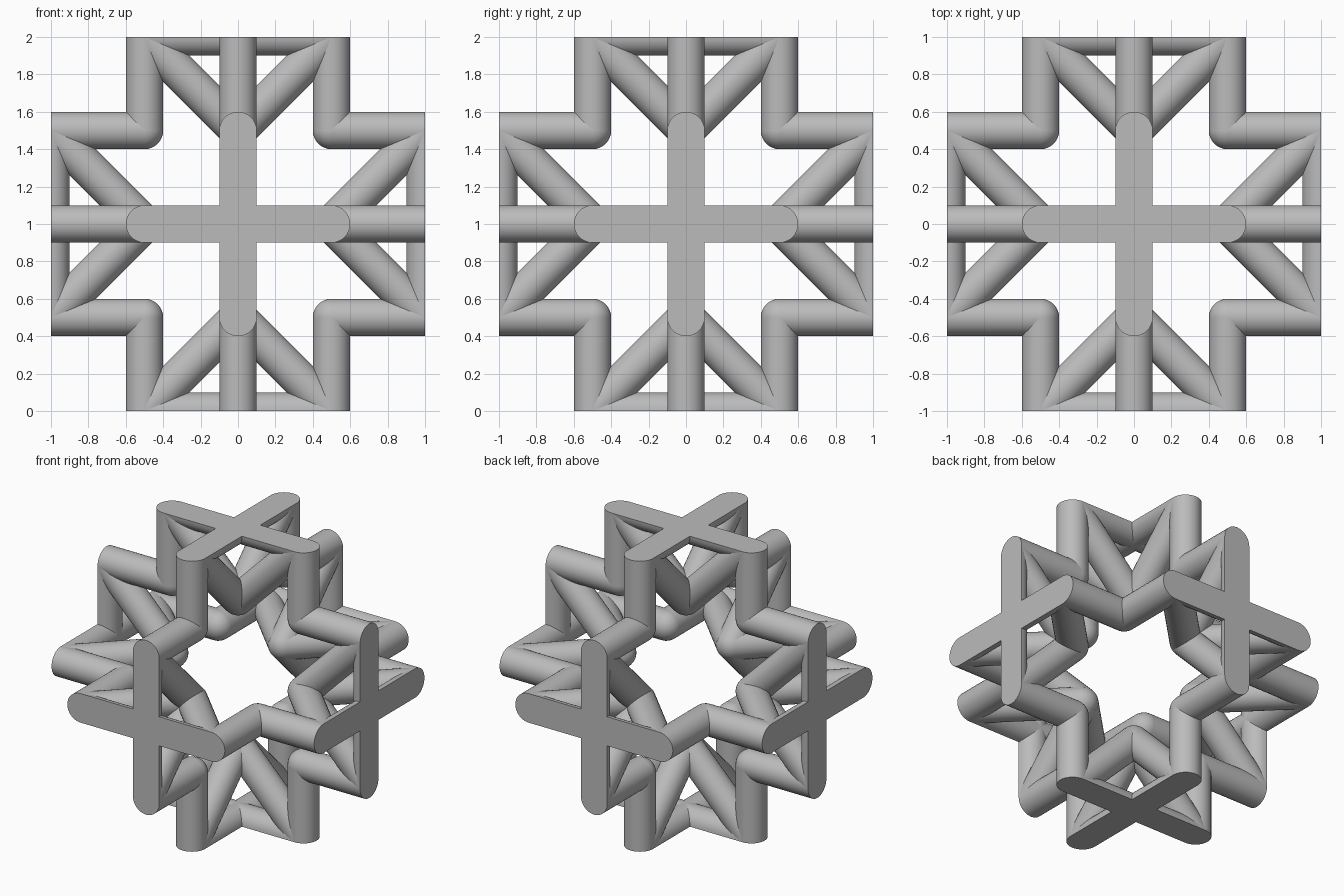
import bpy, bmesh, math
from mathutils import Vector, Matrix

RADIUS, SIDES, REACH, HALF = 0.1, 32, 0.5, 1.0

default = bpy.data.objects.get("Cube")
if default:
    bpy.data.objects.remove(default, do_unlink=True)

grey = bpy.data.materials.new("plain grey")
grey.use_nodes = True
colour = (0.5, 0.5, 0.5, 1)
grey.diffuse_color = colour
grey.node_tree.nodes["Principled BSDF"].inputs["Base Color"].default_value = colour


def trim(bm, verts):
    """Cut a new part flat at the outer plane and cap it."""
    geom = set(verts)
    for v in verts:
        geom.update(v.link_edges)
        geom.update(v.link_faces)
    bmesh.ops.bisect_plane(bm, geom=list(geom), dist=1e-5, plane_co=(0, 0, HALF),
                           plane_no=(0, 0, 1), clear_outer=True)
    rim = [e for e in bm.edges if e.is_boundary]
    if rim:
        bmesh.ops.edgeloop_fill(bm, edges=rim)


def strut(bm, a, b):
    a, b = Vector(a), Vector(b)
    turn = (b - a).to_track_quat('Z', 'Y').to_matrix().to_4x4()
    part = bmesh.ops.create_cone(bm, cap_ends=True, segments=SIDES, radius1=RADIUS,
                                 radius2=RADIUS, depth=(b - a).length,
                                 matrix=Matrix.Translation((a + b) / 2) @ turn)
    trim(bm, part["verts"])


def joint(bm, at):
    bmesh.ops.create_uvsphere(bm, u_segments=SIDES, v_segments=SIDES // 2,
                              radius=RADIUS, matrix=Matrix.Translation(at))


# One side of the lattice: a flat cross, four uprights and an inverted pyramid
bm = bmesh.new()
apex = (0, 0, REACH)
joint(bm, apex)
strut(bm, (-REACH, 0, HALF), (REACH, 0, HALF))
strut(bm, (0, -REACH, HALF), (0, REACH, HALF))
for x, y in ((REACH, 0), (-REACH, 0), (0, REACH), (0, -REACH)):
    strut(bm, (x, y, REACH), (x, y, HALF + RADIUS))
    strut(bm, apex, (x, y, HALF))
    joint(bm, (x, y, REACH))
bmesh.ops.recalc_face_normals(bm, faces=bm.faces[:])
mesh = bpy.data.meshes.new("lattice_side")
bm.to_mesh(mesh)
bm.free()
mesh.materials.append(grey)

# Repeat the side on all six faces of the cube
quarter = math.pi / 2
sides = {"top": (0, 'X'), "front": (quarter, 'X'), "bottom": (math.pi, 'X'),
         "back": (-quarter, 'X'), "left": (quarter, 'Y'), "right": (-quarter, 'Y')}
bpy.ops.object.select_all(action='DESELECT')
for name, (angle, axis) in sides.items():
    side = bpy.data.objects.new(name + "_lattice", mesh)
    side.matrix_world = Matrix.Translation((0, 0, HALF)) @ Matrix.Rotation(angle, 4, axis)
    bpy.context.collection.objects.link(side)
    if name == "top":
        side.select_set(True)
        bpy.context.view_layer.objects.active = side
bpy.ops.object.shade_smooth_by_angle(angle=math.radians(30))
